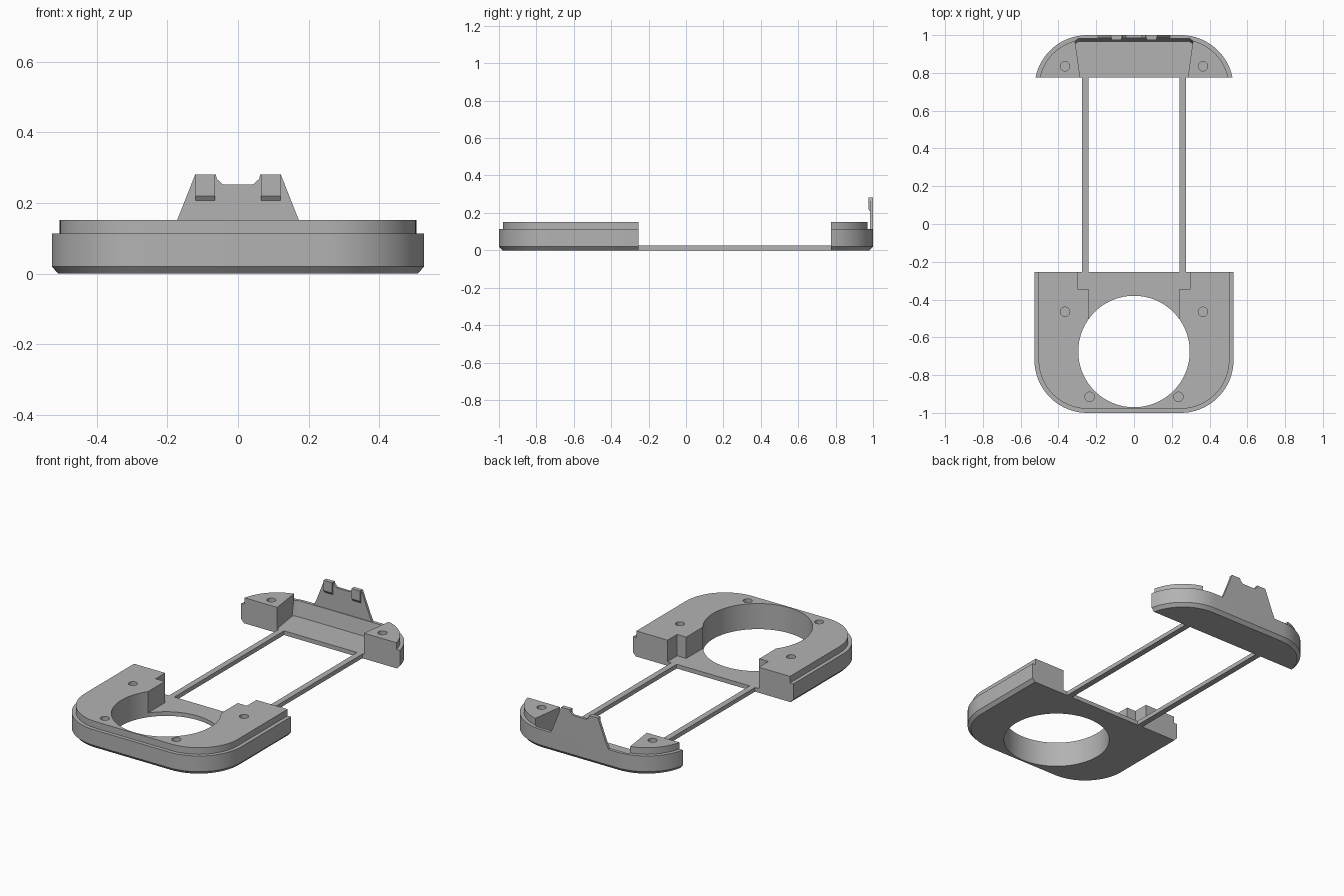
import bpy
import bmesh
import math

if "Cube" in bpy.data.objects:
    bpy.data.objects.remove(bpy.data.objects["Cube"], do_unlink=True)

grey = bpy.data.materials.new("plain grey")
grey.use_nodes = True
colour = (0.45, 0.45, 0.45, 1)
grey.diffuse_color = colour
grey.node_tree.nodes["Principled BSDF"].inputs["Base Color"].default_value = colour

HALF, RADIUS = 0.527, 0.28
FLOOR, LEDGE, TOP = 0.025, 0.113, 0.152


def loft(name, rings):
    """Solid through rings of equal point count, capped at both ends."""
    bm = bmesh.new()
    loops = [[bm.verts.new(p) for p in ring] for ring in rings]
    n = len(loops[0])
    for a, b in zip(loops, loops[1:]):
        for i in range(n):
            j = (i + 1) % n
            bm.faces.new((a[i], a[j], b[j], b[i]))
    bm.faces.new(loops[0])
    bm.faces.new(loops[-1])
    bmesh.ops.recalc_face_normals(bm, faces=bm.faces)
    mesh = bpy.data.meshes.new(name)
    bm.to_mesh(mesh)
    bm.free()
    mesh.materials.append(grey)
    obj = bpy.data.objects.new(name, mesh)
    bpy.context.collection.objects.link(obj)
    return obj


def box(name, x0, x1, y0, y1, z0, z1):
    base = [(x0, y0), (x1, y0), (x1, y1), (x0, y1)]
    return loft(name, [[(x, y, z) for x, y in base] for z in (z0, z1)])


def cylinder(name, x, y, r, z0, z1, sides):
    turns = [2 * math.pi * i / sides for i in range(sides)]
    return loft(name, [[(x + r * math.cos(t), y + r * math.sin(t), z) for t in turns]
                       for z in (z0, z1)])


def plate(name, profile, y0, y1):
    return loft(name, [[(x, y, z) for x, z in profile] for y in (y0, y1)])


def outline(inset, z, end, side):
    """Rounded end of the case, cut straight at y = end; side is -1 front, 1 rear."""
    r = RADIUS - inset
    cx, cy = HALF - RADIUS, 1 - RADIUS
    cut = end * side
    start = math.asin(max(0, cut - cy) / r)
    steps = 20
    half = []
    if cut < cy:
        half.append((HALF - inset, cut))
    for i in range(steps + 1):
        a = start + (math.pi / 2 - start) * i / steps
        half.append((cx + r * math.cos(a), cy + r * math.sin(a)))
    pts = half + [(-x, y) for x, y in reversed(half)]
    return [(x, y * side, z) for x, y in pts]


def case(name, end, side):
    # bottom chamfer, wall, ledge and raised lip
    levels = [(0.018, 0), (0, 0.02), (0, LEDGE), (0.022, LEDGE), (0.022, TOP)]
    return loft(name, [outline(d, z, end, side) for d, z in levels])


def carve(obj, cutters):
    bpy.context.view_layer.objects.active = obj
    for cutter in cutters:
        cutter.hide_render = True
        mod = obj.modifiers.new("cut", "BOOLEAN")
        mod.operation = "DIFFERENCE"
        mod.solver = "EXACT"
        mod.object = cutter
        bpy.ops.object.modifier_apply(modifier=mod.name)
        bpy.data.objects.remove(cutter, do_unlink=True)


def screw_holes(x, y):
    return [cylinder("hole_cutter", s * x, y, 0.025, 0.06, 0.3, 20) for s in (-1, 1)]


def smooth(obj):
    bpy.ops.object.select_all(action="DESELECT")
    obj.select_set(True)
    bpy.context.view_layer.objects.active = obj
    bpy.ops.object.shade_smooth_by_angle(angle=math.radians(25))


# Front case with round opening, slot and screw holes
front = case("front_case", -0.255, -1)
carve(front, [
    cylinder("opening_cutter", 0, -0.675, 0.295, -0.1, 0.3, 96),
    box("slot_cutter", -0.24, 0.24, -0.6, -0.2, FLOOR, 0.3),
    box("notch_cutter", -0.3, 0.3, -0.345, -0.19, FLOOR, 0.31),
] + screw_holes(0.365, -0.465) + screw_holes(0.235, -0.915))
smooth(front)

# Rear case with a flared pocket and a sloped back wall
rear = case("rear_case", 0.775, 1)
pocket = []
for z, back in ((FLOOR, 0.966), (LEDGE, 0.981), (0.3, 0.981)):
    pocket.append([(-0.28, 0.74, z), (0.28, 0.74, z), (0.312, back - 0.012, z),
                   (0.295, back, z), (-0.295, back, z), (-0.312, back - 0.012, z)])
carve(rear, [loft("pocket_cutter", pocket)] + screw_holes(0.365, 0.835))
smooth(rear)

# Upright tab with a notched top
right_half = [(0.19, LEDGE), (0.172, TOP), (0.121, 0.281), (0.063, 0.281),
              (0.06, 0.268), (0.043, 0.253)]
plate("rear_tab", right_half + [(-x, z) for x, z in reversed(right_half)], 0.985, 1)

# Small catches on the inside of the tab, and connecting rods
for s, word in ((-1, "right"), (1, "left")):
    catch = [[(s * x, y, z) for y, z in ((0.986, 0.205), (0.975, 0.22),
                                        (0.975, 0.281), (0.986, 0.281))]
             for x in (0.065, 0.12)]
    loft(word + "_catch", catch)
    a, b = sorted((s * 0.24, s * 0.275))
    box(word + "_rod", a, b, -0.255, 0.775, 0, FLOOR)
